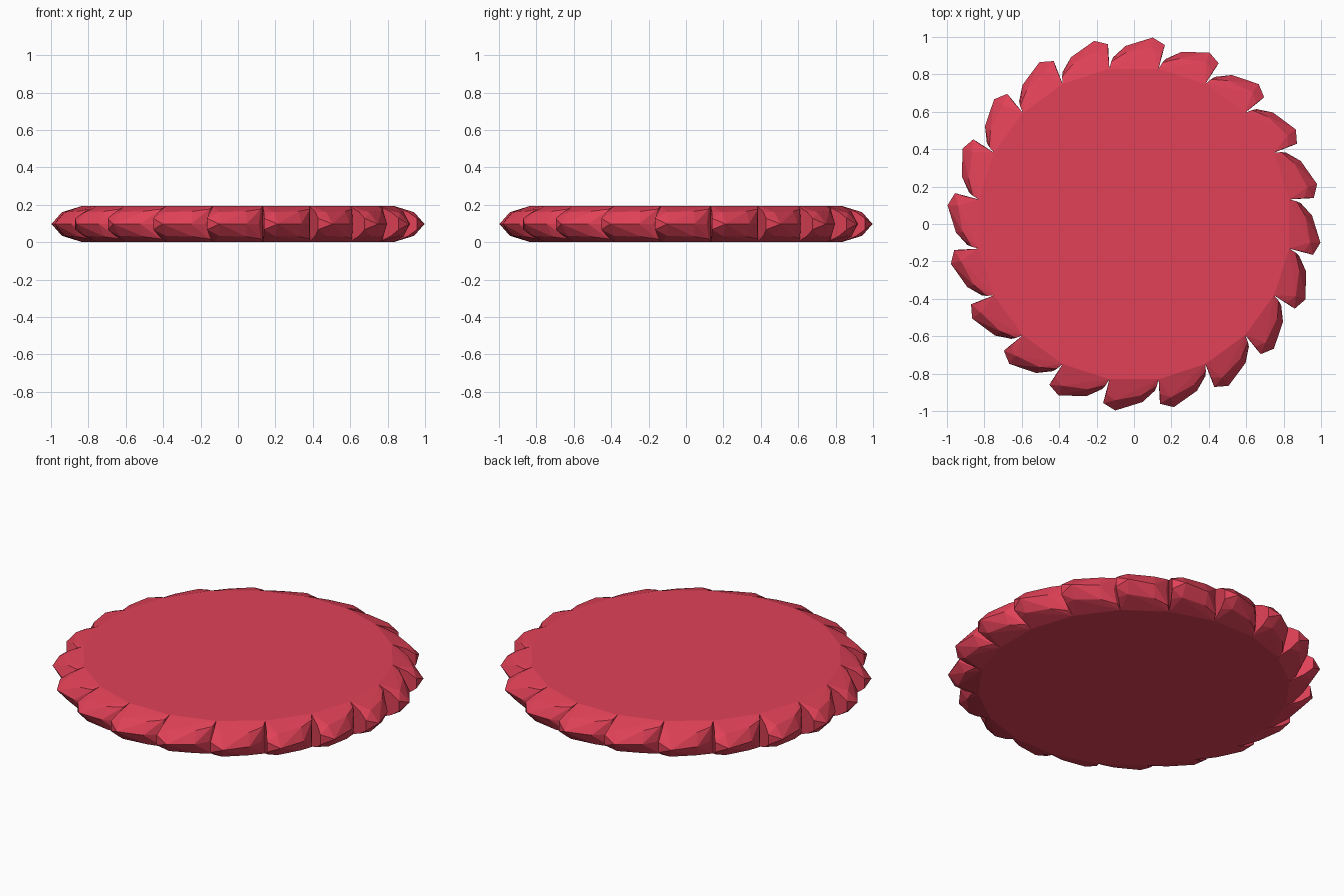
import bpy, bmesh, math
from mathutils import Matrix, Vector

if "Cube" in bpy.data.objects:
    bpy.data.objects.remove(bpy.data.objects["Cube"])

TEETH = 20
TOP = 0.195
MID = TOP / 2

# single red material
red = bpy.data.materials.new("red")
red.diffuse_color = (0.75, 0.053, 0.095, 1)
red.use_nodes = True
red.node_tree.nodes["Principled BSDF"].inputs["Base Color"].default_value = red.diffuse_color

# rows of one tooth pointing to +y, from its low start to its high end (x, y, height over mid plane)
inner = [(-0.131, 0.83, MID), (0.131, 0.83, MID)]
middle = [(-0.122, 0.868, 0.08), (-0.045, 0.915, 0.068), (0.10, 0.942, 0.063), (0.15, 0.908, 0.065)]
outer = [(-0.111, 0.892, 0), (-0.045, 0.952, 0), (0.10, 0.997, 0), (0.165, 0.957, 0.03)]

bm = bmesh.new()


def face(points, turn):
    bm.faces.new([bm.verts.new(turn @ Vector(p) + Vector((0, 0, MID))) for p in points])


def low(points):
    return [(x, y, -z) for x, y, z in points]


# ring of slanted teeth
for k in range(TEETH):
    turn = Matrix.Rotation(k * math.tau / TEETH, 3, 'Z')
    for side in (list, low):
        i, m, o = side(inner), side(middle), side(outer)
        # bevelled flank fanned from the straight inner edge
        face([i[0], m[1], m[0]], turn)
        face([i[0], m[2], m[1]], turn)
        face([i[0], i[1], m[2]], turn)
        face([i[1], m[3], m[2]], turn)
        # outer flank down to the ridge
        for a in range(3):
            face([m[a], m[a + 1], o[a + 1]], turn)
            face([m[a], o[a + 1], o[a]], turn)
    # chamfer at the tip, end wall and start wall
    face([outer[2], outer[3], low(outer)[3]], turn)
    face([inner[1], middle[3], outer[3], low(outer)[3], low(middle)[3], low(inner)[1]], turn)
    face([inner[0], middle[0], outer[0], low(middle)[0], low(inner)[0]], turn)

# flat top and bottom of the disc
r = math.hypot(0.131, 0.83)
for z in (MID, -MID):
    face([(r * math.cos(math.radians(9 + 18 * k)), r * math.sin(math.radians(9 + 18 * k)), z)
          for k in range(TEETH)], Matrix.Identity(3))

bmesh.ops.remove_doubles(bm, verts=bm.verts, dist=0.003)
bmesh.ops.recalc_face_normals(bm, faces=bm.faces)
mesh = bpy.data.meshes.new("toothed_disc")
bm.to_mesh(mesh)
bm.free()
mesh.materials.append(red)
disc = bpy.data.objects.new("toothed_disc", mesh)
bpy.context.collection.objects.link(disc)
